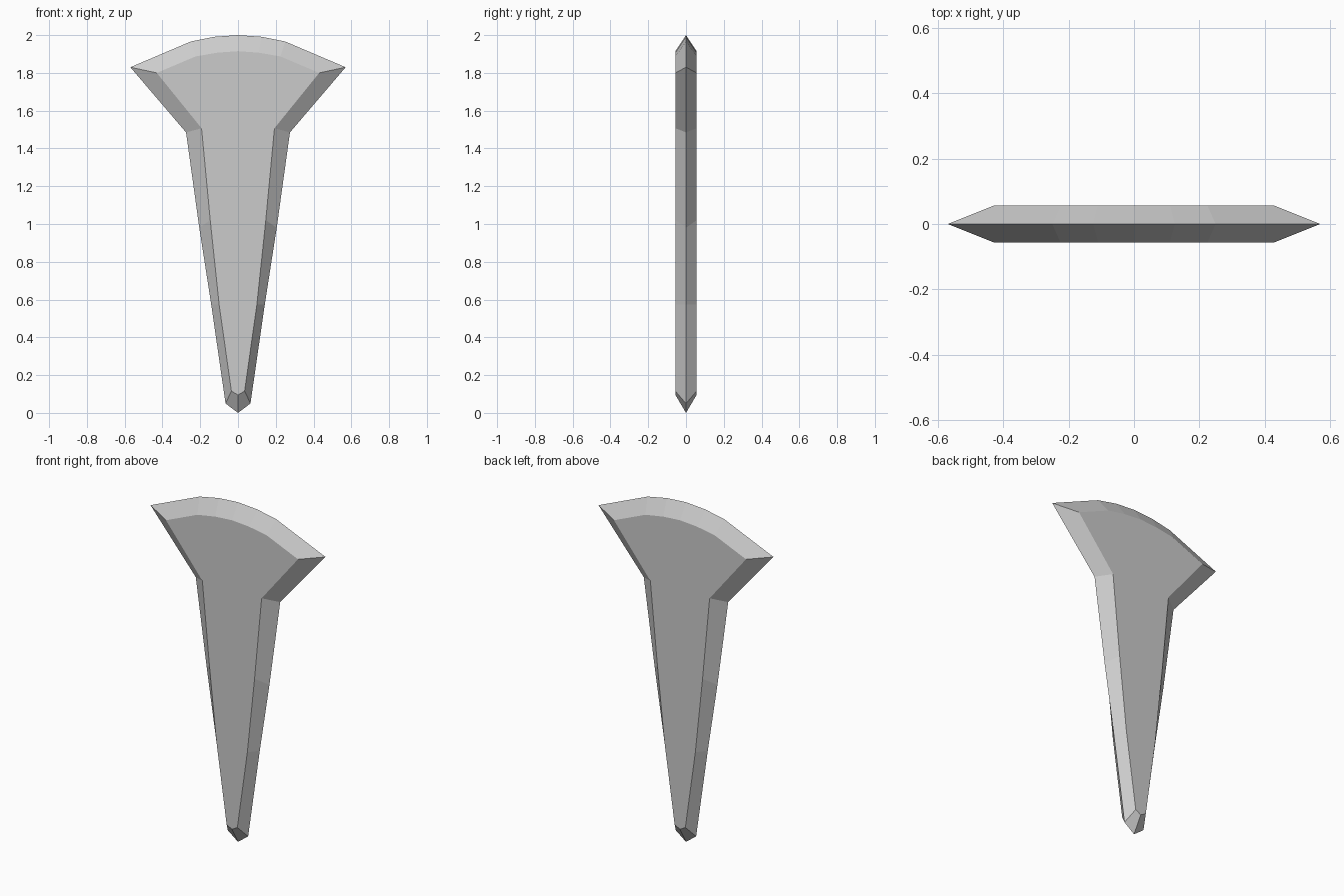
import bpy, bmesh

if "Cube" in bpy.data.objects:
    bpy.data.objects.remove(bpy.data.objects["Cube"])

HALF_DEPTH = 0.056

# Right half of the sharp edge and of the raised flat, top to bottom (x, z)
edge = [(0, 2.0), (0.125, 1.991), (0.25, 1.966), (0.57, 1.83), (0.275, 1.485),
        (0.205, 0.98), (0.142, 0.575), (0.066, 0.05), (0, 0.0)]
flat = [(0, 1.915), (0.11, 1.907), (0.225, 1.887), (0.43, 1.8), (0.193, 1.507),
        (0.147, 1.02), (0.1, 0.575), (0.035, 0.115), (0, 0.095)]


def full_loop(half):
    """Mirror a half outline across x = 0."""
    return half + [(-x, z) for x, z in half[-2:0:-1]]


def ring(bm, half, y):
    return [bm.verts.new((x, y, z)) for x, z in full_loop(half)]


# Bevelled blade: front flat, sharp middle edge, back flat
bm = bmesh.new()
front = ring(bm, flat, -HALF_DEPTH)
middle = ring(bm, edge, 0)
back = ring(bm, flat, HALF_DEPTH)
for a, b in ((front, middle), (middle, back)):
    n = len(a)
    for i in range(n):
        j = (i + 1) % n
        bm.faces.new((a[i], a[j], b[j], b[i]))
bm.faces.new(front)
bm.faces.new(back)
bmesh.ops.recalc_face_normals(bm, faces=bm.faces)

mesh = bpy.data.meshes.new("flared_blade")
bm.to_mesh(mesh)
bm.free()
blade = bpy.data.objects.new("flared_blade", mesh)
bpy.context.collection.objects.link(blade)
